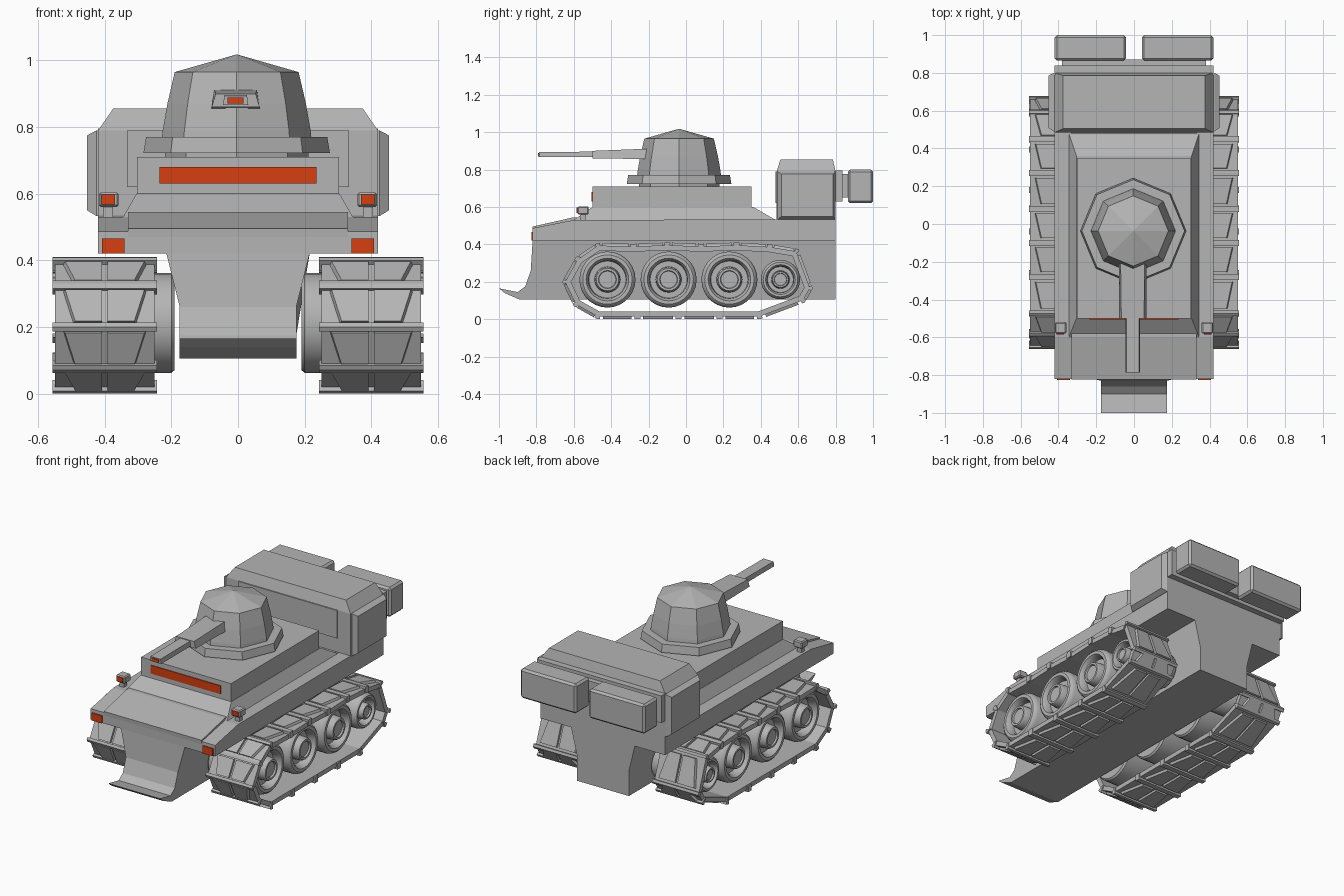
import bpy, bmesh, math
from mathutils import Vector

if "Cube" in bpy.data.objects:
    bpy.data.objects.remove(bpy.data.objects["Cube"])


def material(name, rgb):
    m = bpy.data.materials.new(name)
    m.diffuse_color = (*rgb, 1)
    m.use_nodes = True
    m.node_tree.nodes["Principled BSDF"].inputs["Base Color"].default_value = m.diffuse_color
    return m


GREY = material("armour grey", (0.46, 0.46, 0.46))
ORANGE = material("lamp orange", (0.68, 0.05, 0.005))


def finish(name, bm, mat=GREY, mirror=False, smooth=False, bevel=0):
    bmesh.ops.remove_doubles(bm, verts=bm.verts, dist=1e-5)
    bmesh.ops.recalc_face_normals(bm, faces=bm.faces)
    me = bpy.data.meshes.new(name)
    bm.to_mesh(me)
    bm.free()
    me.materials.append(mat)
    ob = bpy.data.objects.new(name, me)
    bpy.context.collection.objects.link(ob)
    if smooth:
        bpy.ops.object.select_all(action='DESELECT')
        ob.select_set(True)
        bpy.context.view_layer.objects.active = ob
        bpy.ops.object.shade_smooth_by_angle(angle=math.radians(35))
    if bevel:
        b = ob.modifiers.new("bevel", 'BEVEL')
        b.width, b.segments = bevel, 1
    if mirror:
        ob.modifiers.new("mirror", 'MIRROR').use_mirror_merge = False
    return ob


def add_loft(bm, rings, closed=False):
    """Skin equal-length rings of points; cap the ends unless closed."""
    vs = [[bm.verts.new(p) for p in r] for r in rings]
    n = len(rings[0])
    pairs = list(zip(vs, vs[1:])) + ([(vs[-1], vs[0])] if closed else [])
    for a, b in pairs:
        for i in range(n):
            j = (i + 1) % n
            bm.faces.new((a[i], a[j], b[j], b[i]))
    if not closed:
        bm.faces.new(vs[0])
        bm.faces.new(vs[-1])


def loft(name, rings, **kw):
    bm = bmesh.new()
    add_loft(bm, rings)
    return finish(name, bm, **kw)


def rect(x0, x1, y0, y1, z):
    return [(x0, y0, z), (x1, y0, z), (x1, y1, z), (x0, y1, z)]


def box(name, x0, x1, y0, y1, z0, z1, **kw):
    return loft(name, [rect(x0, x1, y0, y1, z0), rect(x0, x1, y0, y1, z1)], **kw)


# Lower hull: side profile with the front lip, tapering towards the belly
belly = [(-.82, .42), (-.83, .26), (-.86, .175), (-.9, .145), (-1, .165),
         (-.97, .14), (-.89, .105), (.8, .105), (.8, .26), (.8, .42)]
half = lambda z: .175 + .04 * max(0, min(1, (z - .26) / .16))
loft("lower_hull", [[(s * half(z), y, z) for y, z in belly] for s in (-1, 1)])

# Upper hull, sloping nose and stepped deck
deck = [(-.82, .42), (-.82, .487), (-.6, .53), (.8, .535), (.8, .42)]
loft("upper_hull", [[(x, y, z) for y, z in deck] for x in (-.42, .42)])
nose = [(-.82, .47), (-.822, .495), (-.6, .545), (-.55, .545), (-.55, .47)]
loft("nose_plate", [[(x, y, z) for y, z in nose] for x in (-.33, .33)])
loft("deck_slope", [rect(-.345, .345, -.6, .48, .53), rect(-.305, .305, -.5, .36, .6)])
box("deck_block", -.303, .303, -.5, .35, .595, .71)
box("vision_slit", -.235, .235, -.506, -.498, .63, .68, mat=ORANGE)

# Lamps: nose lamps and fender lamps on short stalks
box("nose_lamp", .34, .408, -.827, -.819, .42, .466, mat=ORANGE, mirror=True)
box("fender_lamp_stalk", .375, .405, -.565, -.535, .525, .57, mirror=True)
box("fender_lamp_body", .358, .418, -.58, -.52, .56, .603, mirror=True, bevel=.006)
box("fender_lamp_glass", .37, .41, -.585, -.579, .568, .597, mat=ORANGE, mirror=True)

# Rear compartment with side panels, front panel and exhaust boxes
loft("rear_compartment", [rect(-.42, .42, .485, .8, .53), rect(-.42, .42, .485, .8, .79),
                          rect(-.375, .375, .505, .785, .855)])
loft("rear_side_panel", [
    [(x, y0, z0), (x, y1, z0), (x, y1, z1), (x, y0, z1)]
    for x, y0, y1, z0, z1 in ((.41, .49, .8, .533, .79), (.425, .49, .8, .533, .79),
                              (.453, .51, .785, .55, .775))], mirror=True)
box("rear_front_panel", -.333, .333, .478, .49, .62, .79)
box("rear_backplate", -.42, .42, .79, .838, .63, .795)
box("exhaust_mount", -.38, .38, .83, .87, .65, .775)
box("exhaust_box", .042, .42, .865, 1, .62, .8, mirror=True, bevel=.012)

# Turret: eight-sided rings
TC = (-.004, -.037)


def octagon(r, z):
    return [(TC[0] + r * math.sin(i * math.pi / 4), TC[1] + r * math.cos(i * math.pi / 4), z)
            for i in range(8)]


loft("turret_neck", [octagon(.215, .70), octagon(.215, .735)])
loft("turret_ring", [octagon(.28, .722), octagon(.272, .77)])
loft("turret_dome", [octagon(r, z) for r, z in
                     ((.225, .76), (.222, .79), (.208, .87), (.186, .965), (.001, 1.018))])

# Gun: wide mantlet tapering into a thin barrel
gx = -.007


def gun_ring(y, wb, wt, z0, z1):
    return [(gx - wb, y, z0), (gx + wb, y, z0), (gx + wt, y, z1), (gx - wt, y, z1)]


loft("gun_mantlet", [gun_ring(-.12, .074, .065, .855, .915), gun_ring(-.5, .072, .06, .86, .9)])
loft("gun_barrel", [gun_ring(-.45, .038, .034, .866, .896), gun_ring(-.785, .038, .034, .866, .894)])
box("gun_muzzle", gx - .024, gx + .024, -.79, -.784, .871, .889, mat=ORANGE)

# Tracks: closed band following the path, with raised pads on every link
path = [Vector(p) for p in (
    (-.475, .0), (-.26, .0), (-.04, .0), (.18, .0), (.395, .0), (.635, .09), (.678, .165),
    (.6, .375), (.45, .4), (.27, .41), (.08, .403), (-.1, .41), (-.28, .403), (-.475, .408),
    (-.59, .33), (-.662, .2), (-.6, .07))]
N = len(path)


def normal(i):
    d = (path[(i + 1) % N] - path[i % N]).normalized()
    return Vector((d.y, -d.x))


def offset(i, dist):
    a, b = normal(i - 1), normal(i)
    return path[i] - (a + b) * dist / (1 + a.dot(b))


bm = bmesh.new()
rings = []
for i in range(N):
    o, n = offset(i, .014), offset(i, .042)
    rings.append([(.25, *o), (.55, *o), (.55, *n), (.25, *n)])
add_loft(bm, rings, closed=True)
finish("track_band", bm, mirror=True)

bm = bmesh.new()
for i in range(N):
    a, b, n = path[i], path[(i + 1) % N], normal(i)
    # two trapezoid pads per link, leaning in towards one end
    for side in (-1, 1):
        lay = []
        for drop, g in ((.016, 0), (0, .006)):
            p, q = a.lerp(b, .14) - n * drop, a.lerp(b, .86) - n * drop
            mid = .4 + side * .008
            lay.append([(mid, *p), (.4 + side * (.125 - g), *p),
                        (.4 + side * (.095 - g), *q), (mid, *q)])
        add_loft(bm, lay)
finish("track_pads", bm, mirror=True)

bm = bmesh.new()
for i in range(N):
    # joint bar across each hinge, wrapping round the corner
    c, n0, n1 = offset(i, 0), normal(i - 1), normal(i)
    p, q = c.lerp(path[i - 1], .016 / (c - path[i - 1]).length), \
        c.lerp(path[(i + 1) % N], .016 / (c - path[(i + 1) % N]).length)
    prof = [p, c, q, q - n1 * .038, offset(i, .04), p - n0 * .038]
    add_loft(bm, [[(x, *v) for v in prof] for x in (.243, .557)])
finish("track_joints", bm, mirror=True)

# Road wheels: dished discs turned about the x axis
section = [(.0005, .19), (.94, .19), (1, .2), (1, .485), (.95, .505), (.88, .513), (.76, .513),
           (.68, .495), (.66, .465), (.46, .465), (.44, .51), (.4, .52), (.32, .52),
           (.3, .51), (.0005, .51)]
SEG = 28
for k, (y, r) in enumerate(((-.42, .15), (-.093, .15), (.232, .15), (.505, .105))):
    bm = bmesh.new()
    add_loft(bm, [[(x, y + s * r * math.cos(2 * math.pi * j / SEG),
                    .212 + s * r * math.sin(2 * math.pi * j / SEG)) for j in range(SEG)]
                  for s, x in section])
    finish(f"road_wheel_{k + 1}", bm, mirror=True, smooth=True)
